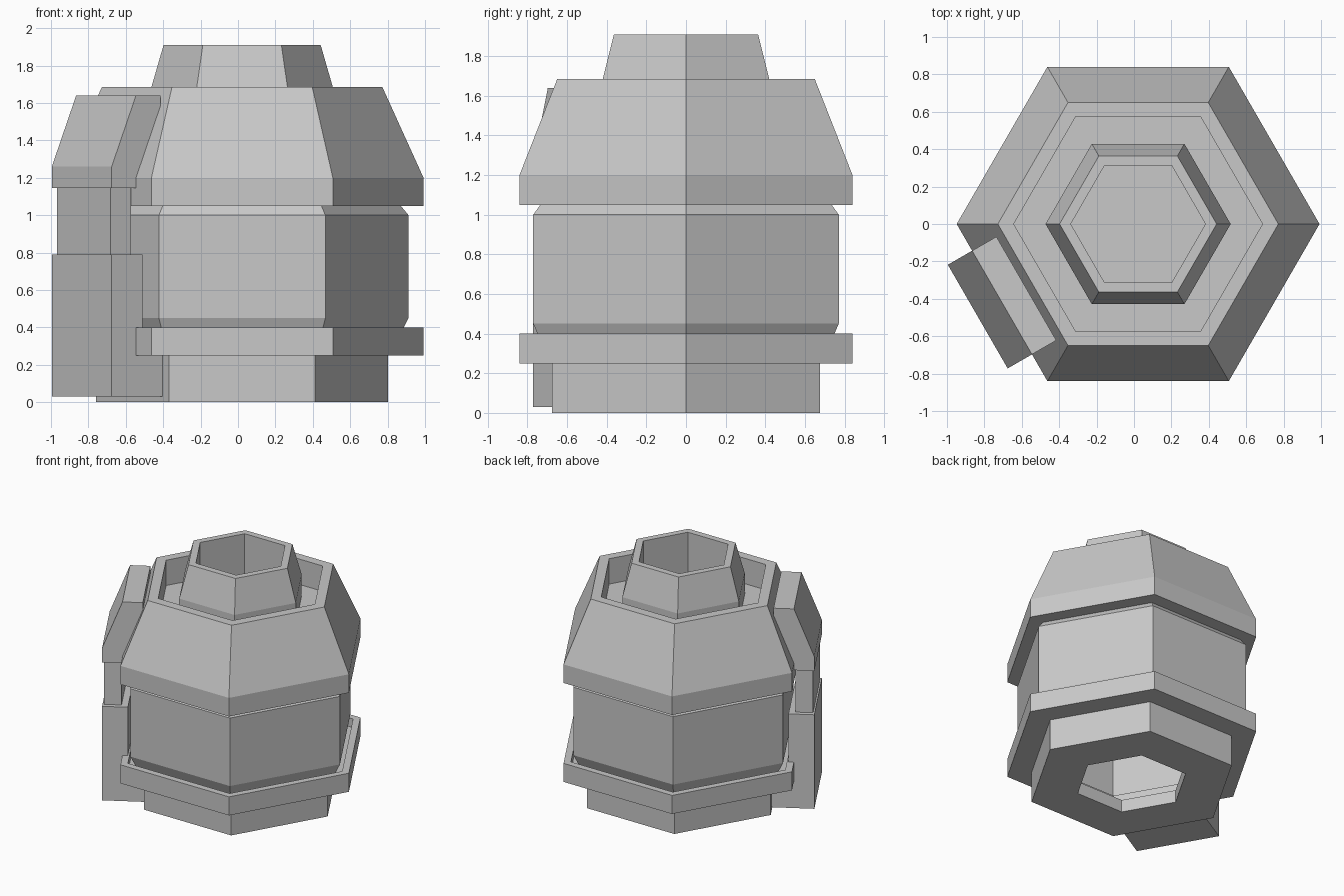
import bpy
import bmesh
from math import cos, sin, pi
from mathutils import Vector

old = bpy.data.objects.get("Cube")
if old:
    bpy.data.objects.remove(old, do_unlink=True)

CENTRE = Vector((0.022, 0, 0))
SIDES = 6

grey = bpy.data.materials.new("plain_grey")
grey.use_nodes = True
grey.diffuse_color = (0.58, 0.58, 0.58, 1)
grey.node_tree.nodes["Principled BSDF"].inputs["Base Color"].default_value = grey.diffuse_color


def finish(name, bm):
    bmesh.ops.remove_doubles(bm, verts=bm.verts, dist=1e-5)
    bmesh.ops.recalc_face_normals(bm, faces=bm.faces)
    mesh = bpy.data.meshes.new(name)
    bm.to_mesh(mesh)
    bm.free()
    mesh.materials.append(grey)
    obj = bpy.data.objects.new(name, mesh)
    bpy.context.collection.objects.link(obj)
    return obj


def hex_ring(name, profile):
    """Turn a closed (radius, height) profile into a six-sided ring."""
    bm = bmesh.new()
    loops = []
    for i in range(SIDES):
        a = 2 * pi * i / SIDES
        loops.append([bm.verts.new(CENTRE + Vector((r * cos(a), r * sin(a), z)))
                      for r, z in profile])
    n = len(profile)
    for i in range(SIDES):
        here, there = loops[i], loops[(i + 1) % SIDES]
        for j in range(n):
            k = (j + 1) % n
            if profile[j][0] == 0 and profile[k][0] == 0:
                continue  # edge lying on the axis
            quad = [here[j], there[j], there[k], here[k]]
            bm.faces.new(quad)
    return finish(name, bm)


def side_block(name, profile, half_width):
    """Extrude a (distance, height) profile along the front right hull face."""
    out = Vector((-cos(pi / 6), -sin(pi / 6), 0))
    along = Vector((sin(pi / 6), -cos(pi / 6), 0))
    bm = bmesh.new()
    ends = [[bm.verts.new(CENTRE + out * d + along * s + Vector((0, 0, z)))
             for d, z in profile] for s in (-half_width, half_width)]
    for end in ends:
        bm.faces.new(end)
    n = len(profile)
    for j in range(n):
        k = (j + 1) % n
        bm.faces.new([ends[0][j], ends[0][k], ends[1][k], ends[1][j]])
    return finish(name, bm)


# Hollow foot with an opening underneath
hex_ring("base", [(.42, 0), (.78, 0), (.78, .25), (.72, .25), (.72, .1), (.42, .1)])

# Lower collar with a groove around the body
hex_ring("lower_collar", [(.76, .25), (.97, .25), (.97, .4), (.91, .4), (.91, .33), (.76, .33)])

# Body shell with chamfered ends
hex_ring("body", [(.78, .33), (.83, .33), (.89, .45), (.89, 1), (.84, 1.06), (.78, 1.06)])

# Tapered shoulder with a sunken top
hex_ring("shoulder", [(.78, 1.05), (.97, 1.05), (.97, 1.2), (.75, 1.685), (.665, 1.685),
                      (.665, 1.48), (0, 1.48), (0, 1.4), (.72, 1.4), (.78, 1.2)])

# Open neck
hex_ring("neck", [(.36, 1.91), (.42, 1.91), (.495, 1.65), (.495, 1.48), (.36, 1.48)])

# Latch on the front right side
side_block("latch_lower_box", [(.67, .03), (.99, .03), (.99, .79), (.8, .79), (.8, .25), (.67, .25)], .32)
side_block("latch_bar", [(.85, .75), (.978, .75), (.978, 1.2), (.85, 1.2)], .285)
side_block("latch_upper_cap", [(.83, 1.145), (.99, 1.145), (.99, 1.26), (.84, 1.64),
                               (.69, 1.64), (.69, 1.55), (.83, 1.2)], .32)
